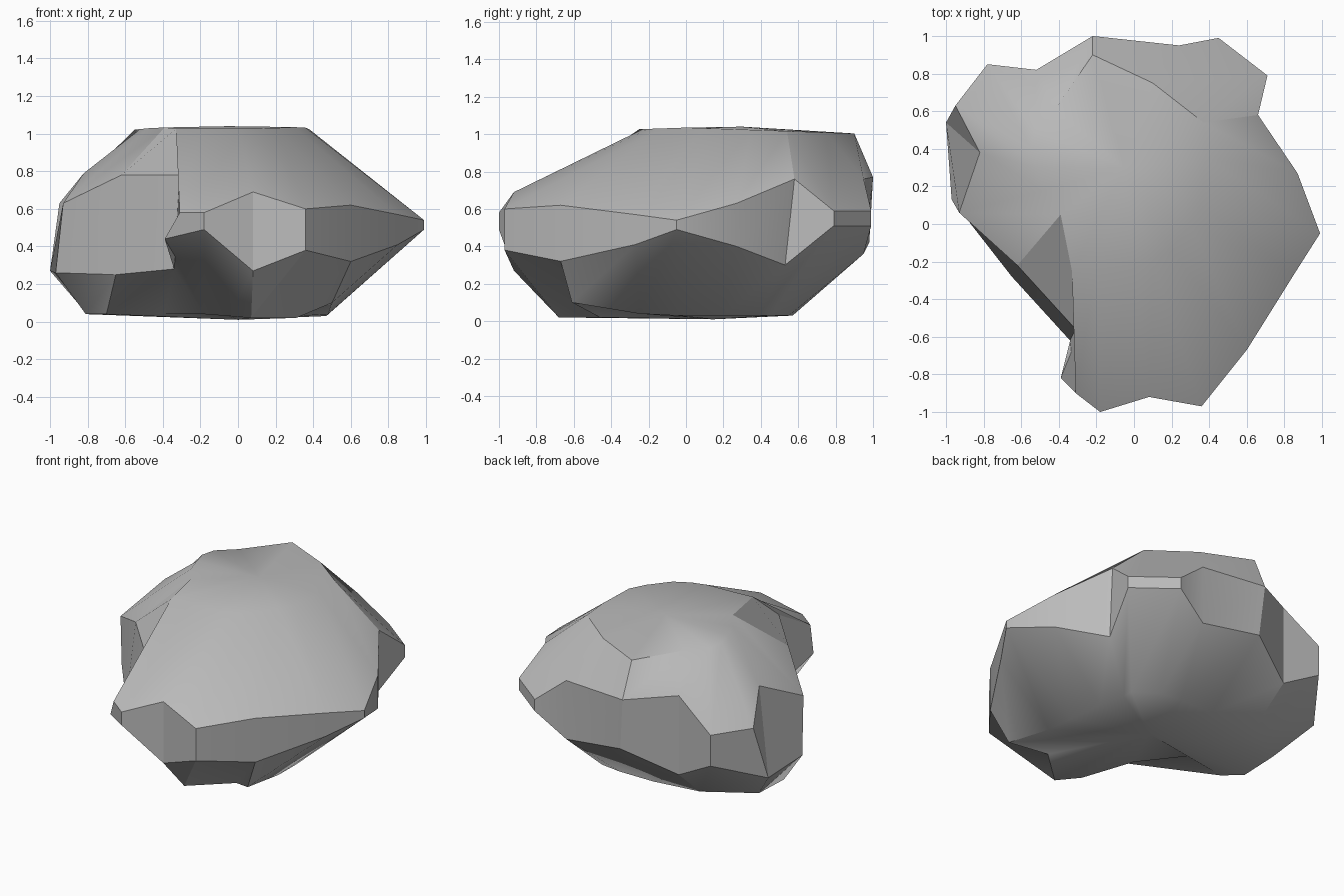
import bpy
import bmesh
from math import radians
from mathutils import Vector

default_cube = bpy.data.objects.get("Cube")
if default_cube:
    bpy.data.objects.remove(default_cube, do_unlink=True)

# Single stone colour
stone = bpy.data.materials.new("stone_grey")
stone.use_nodes = True
stone_colour = (0.5, 0.5, 0.5, 1)
stone.diffuse_color = stone_colour
stone.node_tree.nodes["Principled BSDF"].inputs["Base Color"].default_value = stone_colour

# Fractured belt around the widest part: x, y, upper height, lower height
belt = [
    (-.18, -1, .58, .49), (.08, -.92, .69, .27), (.36, -.97, .6, .38),
    (.36, -.97, .6, .38), (.6, -.67, .62, .32), (.85, -.27, .57, .41),
    (.99, -.05, .54, .49), (.87, .27, .63, .4), (.66, .58, .76, .3),
    (.71, .79, .59, .51), (.45, .99, .59, .51), (.24, .95, .76, .36),
    (-.22, 1, .77, .42), (-.52, .82, .81, .27), (-.78, .85, .62, .41),
    (-.95, .63, .63, .27), (-.82, .38, .79, .27), (-.93, .06, .63, .26),
    (-.62, -.22, .78, .25), (-.31, -.56, .78, .28), (-.31, -.9, .58, .44),
]

# Columns where the lower belt edge steps away from the upper one
offsets = {
    8: (.64, .53), 12: (-.19, .98), 15: (-1, .54), 16: (-1, .54),
    17: (-.97, .13), 18: (-.65, -.28), 19: (-.34, -.62), 20: (-.39, -.82),
}

# Plateau outline on top
plateau = [
    (-.2, -.24), (0, -.23), (.1, -.2), (.1, -.2), (.2, -.14), (.3, 0),
    (.36, .1), (.38, .35), (.37, .54), (.37, .54), (.1, .75),
    (.1, .75), (-.22, .9), (-.42, .61), (-.53, .5), (-.55, .4),
    (-.52, .3), (-.48, .18), (-.39, .05), (-.33, -.25), (-.33, -.25),
]

# Resting outline underneath, hollowed on the front right
footing = [
    (-.05, -.56, .03), (.07, -.68, .02), (.07, -.68, .02),
    (.31, -.46, .02), (.5, -.61, .1), (.48, -.25, .04), (.47, -.05, .03),
    (.44, .2, .03), (.4, .38, .03), (.4, .45, .03), (.25, .55, .03),
    (.1, .57, .03), (-.15, .57, .03), (-.5, .56, .05), (-.5, .56, .05),
    (-.81, .37, .05), (-.81, .37, .05), (-.81, .1, .04), (-.7, 0, .04),
    (-.39, .05, .04), (-.18, -.22, .04),
]


def add_ring(mesh, points):
    return [mesh.verts.new(Vector(point)) for point in points]


def bridge(mesh, lower, upper):
    count = len(lower)
    for i in range(count):
        j = (i + 1) % count
        mesh.faces.new((lower[i], lower[j], upper[j], upper[i]))


def cap(mesh, ring, centre):
    tip = mesh.verts.new(Vector(centre))
    for i, corner in enumerate(ring):
        mesh.faces.new((corner, ring[(i + 1) % len(ring)], tip))


def sharpen(mesh, a, b):
    edge = mesh.edges.get((a, b))
    if edge:
        edge.smooth = False


# Loft the boulder from its footing to its gently domed plateau
bm = bmesh.new()
lower_belt = [(*offsets.get(i, (x, y)), low)
              for i, (x, y, high, low) in enumerate(belt)]
upper_belt = [(x, y, high) for x, y, high, low in belt]
rings = [
    add_ring(bm, footing),
    add_ring(bm, lower_belt),
    add_ring(bm, upper_belt),
    add_ring(bm, [(x, y, 1.035 - .035 * abs(y)) for x, y in plateau]),
]
for below, above in zip(rings, rings[1:]):
    bridge(bm, below, above)
cap(bm, rings[0], (0, .15, .01))
cap(bm, rings[-1], (-.05, .3, 1.04))

# Crisp rim of the scooped back, the front ridge and the lower chips
sole, under, brow, crown = rings
for i in range(8, 13):
    sharpen(bm, crown[i], crown[i + 1])
for i in (8, 12, 18, 19):
    sharpen(bm, brow[i], crown[i])
sharpen(bm, crown[18], crown[19])
for i in (1, 2, 4, 13, 18):
    sharpen(bm, under[i], sole[i])
for i in (2, 3, 15, 16, 17):
    sharpen(bm, sole[i], sole[i + 1])

# Weld shared corners so some columns pinch to sharp chips
bmesh.ops.remove_doubles(bm, verts=bm.verts[:], dist=.001)
bmesh.ops.recalc_face_normals(bm, faces=bm.faces[:])

# Crisp fracture edges around the belt
for face in bm.faces:
    heights = [v.co.z for v in face.verts]
    if min(heights) > .2 and max(heights) < .9:
        for edge in face.edges:
            if edge.calc_face_angle(0) > radians(20):
                edge.smooth = False

boulder_mesh = bpy.data.meshes.new("boulder")
bm.to_mesh(boulder_mesh)
bm.free()
boulder_mesh.materials.append(stone)
boulder = bpy.data.objects.new("boulder", boulder_mesh)
bpy.context.collection.objects.link(boulder)

# Soft slopes everywhere else
bpy.ops.object.select_all(action="DESELECT")
boulder.select_set(True)
bpy.context.view_layer.objects.active = boulder
bpy.ops.object.shade_smooth_by_angle(angle=radians(48), keep_sharp_edges=True)
